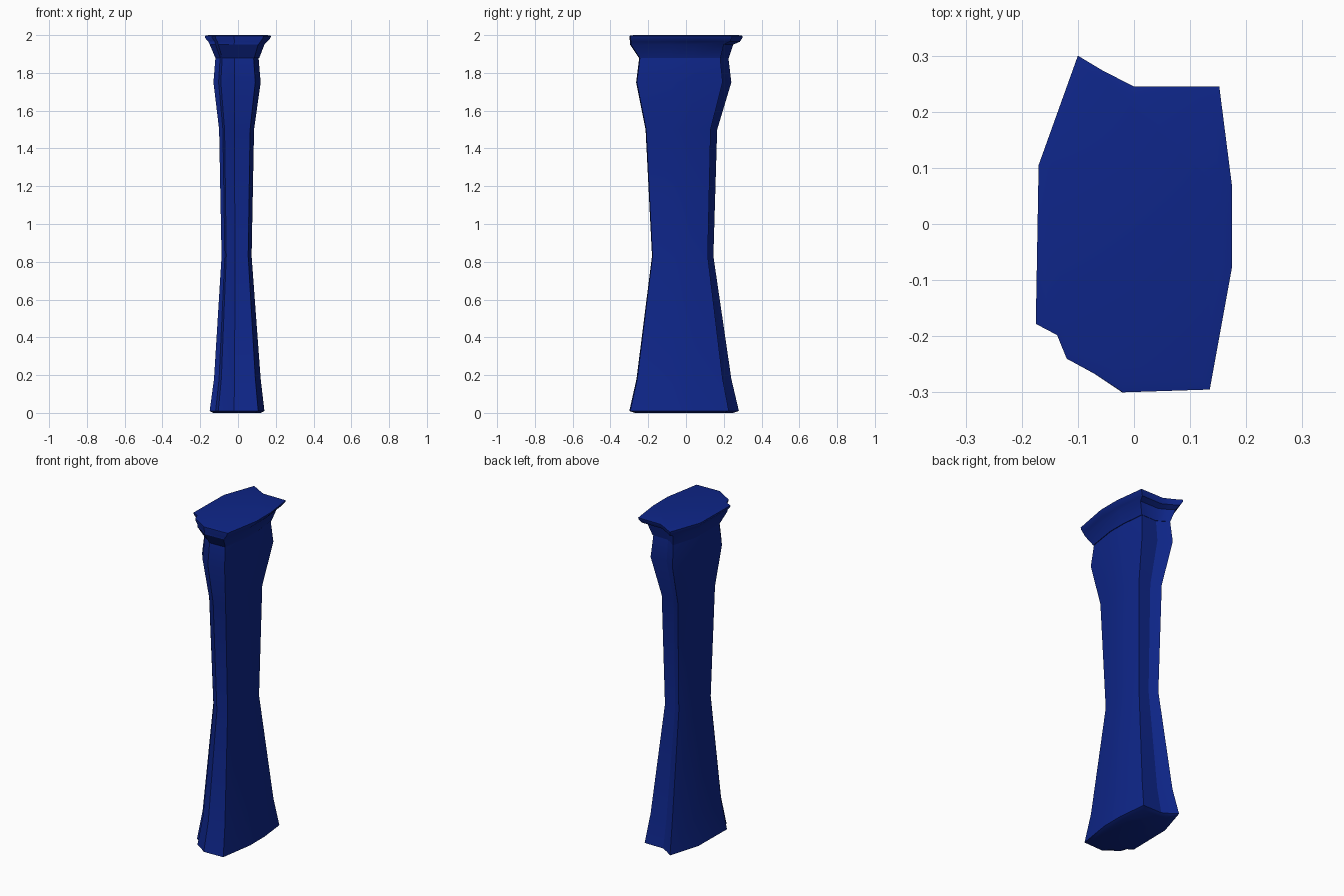
import bpy
import bmesh
import math

cube = bpy.data.objects.get("Cube")
if cube:
    bpy.data.objects.remove(cube, do_unlink=True)

blue = bpy.data.materials.new("deep blue")
blue.use_nodes = True
colour = (0.0044, 0.019, 0.25, 1)
blue.diffuse_color = colour
blue.node_tree.nodes["Principled BSDF"].inputs["Base Color"].default_value = colour

# Plan outline shared by the shaft and its cap, counter-clockwise
OUTLINE = [(-0.02, -0.3), (0.135, -0.295), (0.175, -0.075), (0.175, 0.065),
           (0.152, 0.245), (0, 0.245), (-0.055, 0.273), (-0.1, 0.3),
           (-0.17, 0.105), (-0.175, -0.178), (-0.137, -0.198),
           (-0.12, -0.24), (-0.07, -0.267)]


def loft(name, rings):
    """Fit the outline to each ring (z, x min, x max, y min, y max) and skin them."""
    bm = bmesh.new()
    loops = []
    for z, x0, x1, y0, y1 in rings:
        loops.append([bm.verts.new((x0 + (x + 0.175) / 0.35 * (x1 - x0),
                                    y0 + (y + 0.3) / 0.6 * (y1 - y0), z))
                      for x, y in OUTLINE])
    n = len(OUTLINE)
    for low, high in zip(loops, loops[1:]):
        for i in range(n):
            j = (i + 1) % n
            bm.faces.new((low[i], low[j], high[j], high[i]))
    bm.faces.new(loops[0][::-1])
    bm.faces.new(loops[-1])
    mesh = bpy.data.meshes.new(name)
    bm.to_mesh(mesh)
    bm.free()
    mesh.materials.append(blue)
    obj = bpy.data.objects.new(name, mesh)
    bpy.context.collection.objects.link(obj)
    bpy.ops.object.select_all(action="DESELECT")
    obj.select_set(True)
    bpy.context.view_layer.objects.active = obj
    bpy.ops.object.shade_smooth_by_angle(angle=math.radians(30))
    return obj


# Waisted shaft with a spreading foot and a swollen neck
loft("shaft", [
    (0.0, -0.13, 0.12, -0.27, 0.25),
    (0.01, -0.15, 0.14, -0.3, 0.28),
    (0.18, -0.127, 0.12, -0.262, 0.24),
    (0.83, -0.087, 0.072, -0.18, 0.145),
    (1.5, -0.1, 0.085, -0.214, 0.165),
    (1.75, -0.13, 0.12, -0.264, 0.24),
    (1.9, -0.118, 0.107, -0.245, 0.222),
])

# Flared cap with a thin projecting lip
loft("cap", [
    (1.88, -0.12, 0.113, -0.25, 0.227),
    (1.95, -0.15, 0.14, -0.296, 0.25),
    (1.965, -0.157, 0.155, -0.296, 0.285),
    (1.985, -0.174, 0.172, -0.3, 0.298),
    (1.996, -0.175, 0.175, -0.3, 0.3),
    (2.0, -0.155, 0.155, -0.275, 0.275),
])
